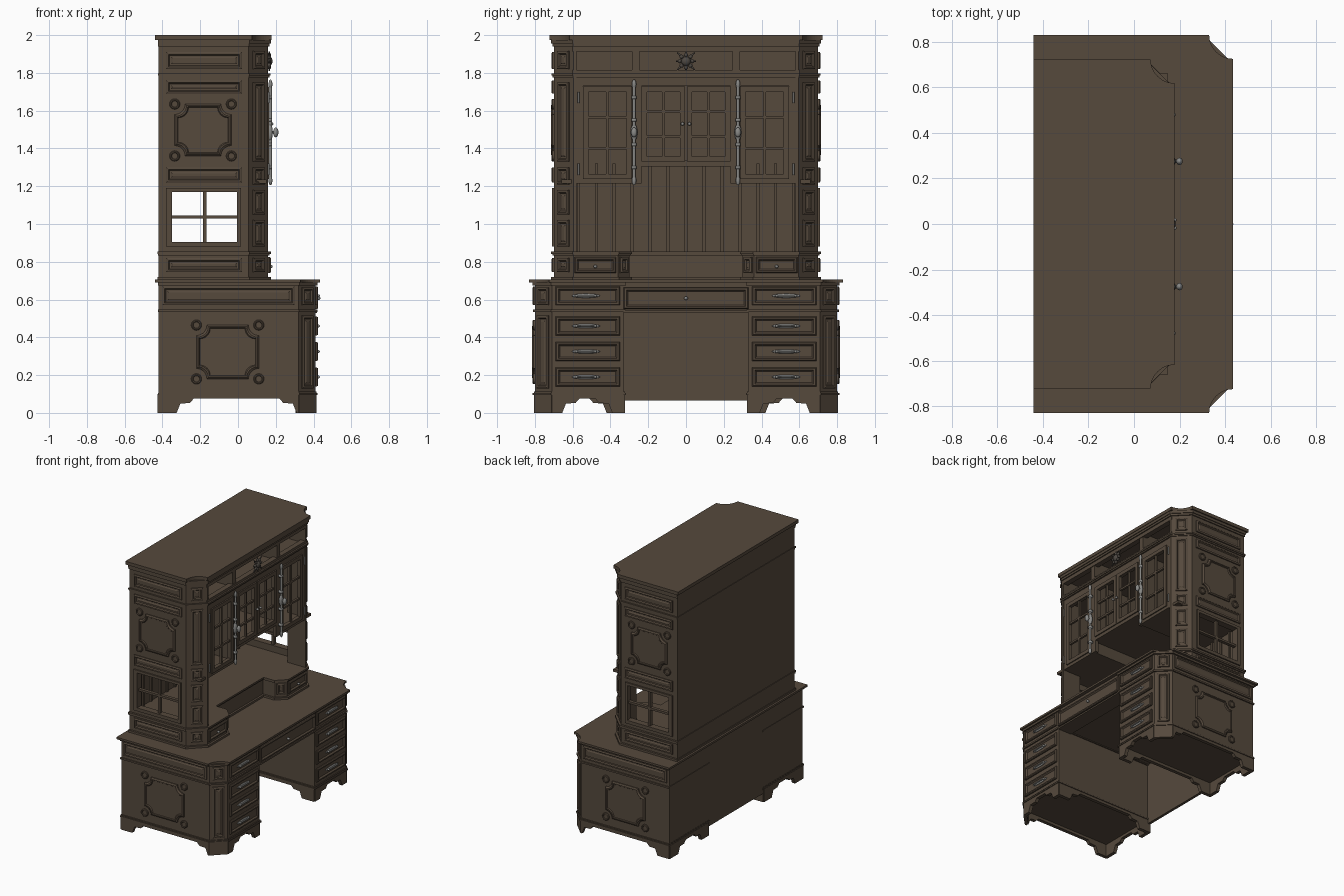
import bpy, bmesh, math
from mathutils import Matrix, Vector

if "Cube" in bpy.data.objects:
    bpy.data.objects.remove(bpy.data.objects["Cube"])


def mat(name, col):
    m = bpy.data.materials.new(name)
    m.diffuse_color = (*col, 1)
    m.use_nodes = True
    m.node_tree.nodes["Principled BSDF"].inputs["Base Color"].default_value = m.diffuse_color
    return m


WOOD = mat("dark walnut", (0.092, 0.067, 0.046))
METAL = mat("pewter", (0.25, 0.25, 0.24))
DARK = mat("dark bronze", (0.075, 0.065, 0.055))
ID = Matrix.Identity(4)
PANEL = [(0, -.004), (0, .008), (.006, .012), (.012, .012), (.018, .003), (.026, .003), (.032, .007)]
DRAWER = [(0, -.004), (0, .008), (.005, .014), (.014, .014), (.022, .004), (.03, .004)]
LOW = [(0, -.004), (0, .008), (.008, .016), (.014, .016), (.018, .01)]


def frame(o, u, v, n):
    u, v, n = (Vector(a).normalized() for a in (u, v, n))
    return Matrix.Translation(o) @ Matrix((u, v, n)).transposed().to_4x4()


def rings(bm, M, outline, prof):
    """closed solid made of stacked inset loops"""
    loops = [[bm.verts.new(M @ Vector((a, b, h))) for a, b in outline(i)] for i, h in prof]
    fs = [bm.faces.new(loops[0][::-1]), bm.faces.new(loops[-1])]
    for p, q in zip(loops, loops[1:]):
        for k in range(len(p)):
            j = (k + 1) % len(p)
            fs.append(bm.faces.new((p[k], p[j], q[j], q[k])))
    bmesh.ops.recalc_face_normals(bm, faces=fs)


def prism(bm, pts, h0, h1, M=ID):
    rings(bm, M, lambda i: pts, [(0, h0), (0, h1)])


def box(bm, x0, x1, y0, y1, z0, z1):
    prism(bm, [(x0, y0), (x1, y0), (x1, y1), (x0, y1)], z0, z1)


def panel(bm, M, u0, u1, v0, v1, prof=PANEL):
    rings(bm, M, lambda i: [(u0+i, v0+i), (u1-i, v0+i), (u1-i, v1-i), (u0+i, v1-i)], prof)


def arc(cx, cy, r, a0, a1, n=8):
    return [(cx + r*math.cos(math.radians(a0+(a1-a0)*k/n)),
             cy + r*math.sin(math.radians(a0+(a1-a0)*k/n))) for k in range(n+1)]


def medallion(bm, M, u0, u1, v0, v1, r=.055):
    """raised panel with scooped corners and a round boss at each corner"""
    rings(bm, M, lambda i: arc(u0+i, v0+i, r, 90, 0) + arc(u1-i, v0+i, r, 180, 90)
          + arc(u1-i, v1-i, r, 270, 180) + arc(u0+i, v1-i, r, 360, 270), LOW)
    for u in (u0, u1):
        for v in (v0, v1):
            rings(bm, M, lambda i: arc(u, v, .028-i, 0, 345, 23),
                  [(0, -.004), (0, .008), (.004, .012), (.009, .012), (.012, .007)])


def ball(bm, loc, s):
    bmesh.ops.create_uvsphere(bm, u_segments=16, v_segments=10, radius=1,
                              matrix=Matrix.Translation(loc) @ Matrix.Diagonal((*s, 1)))


def rod(bm, a, b, r, r2=None):
    a, b = Vector(a), Vector(b)
    M = Matrix.Translation((a+b)/2) @ (b-a).to_track_quat('Z', 'Y').to_matrix().to_4x4()
    bmesh.ops.create_cone(bm, cap_ends=True, segments=12, radius1=r,
                          radius2=r if r2 is None else r2, depth=(b-a).length, matrix=M)


def part(name, build, material=WOOD, mirror=True):
    bm = bmesh.new()
    build(bm)
    me = bpy.data.meshes.new(name)
    for f in bm.faces:
        f.smooth = material is not WOOD and len(f.verts) < 5
    bm.to_mesh(me)
    bm.free()
    me.materials.append(material)
    ob = bpy.data.objects.new(name, me)
    bpy.context.collection.objects.link(ob)
    if mirror:
        m = ob.modifiers.new("mirror", 'MIRROR')
        m.use_axis = (False, True, False)
        m.use_mirror_merge = False


def sym(half):
    return half + [(x, -y) for x, y in reversed(half)]


# plan outlines, grown by o
def ped(o): return [(-.42-o/3, -.8-o), (.32+.4*o, -.8-o), (.41+o, -.71-.4*o), (.41+o, -.33+o), (-.42-o/3, -.33+o)]
def hut(o): return sym([(-.42-o/3, -.7-o), (.055+.4*o, -.7-o), (.16+o, -.595-.4*o)])
def ubase(o): return sym([(-.42-o/3, -.7-o), (.055+.4*o, -.7-o), (.16+o, -.595-.4*o),
                          (.16+o, -.36+.4*o), (.10+.4*o, -.30+o), (o, -.30+o)])
def slab(x1, y, r): return sym([(-.44, -y)] + arc(x1, -y, r, 180, 90, 12))


X, Y, Z = Vector((1, 0, 0)), Vector((0, 1, 0)), Vector((0, 0, 1))
SIDE_LO, SIDE_HI = frame((0, -.8, 0), X, Z, -Y), frame((0, -.7, 0), X, Z, -Y)
FRONT_LO, FRONT_HI = frame((.41, 0, 0), Y, Z, X), frame((.16, 0, 0), Y, Z, X)
CORN_LO = frame((.365, -.755, 0), X+Y, Z, X-Y)
CORN_HI = frame((.1075, -.6475, 0), X+Y, Z, X-Y)


# ---- desk base ----
def pedestal(bm):
    prism(bm, ped(0), .1, .69)
    for z0, z1, o in ((.095, .105, .012), (.105, .113, .006), (.535, .547, .01), (.675, .69, .012)):
        prism(bm, ped(o), z0, z1)


def feet(bm):
    def apron(M, u0, u1, g0, g1):
        prism(bm, [(u0, 0), (g0, 0), (g0+.02, .05), (g0+.07, .052), (g0+.09, .075),
                   (g1-.09, .075), (g1-.07, .052), (g1-.02, .05), (g1, 0), (u1, 0),
                   (u1, .1), (u0, .1)], -.02, .006, M)
    apron(SIDE_LO, -.42, .32, -.325, .31)
    apron(FRONT_LO, -.71, -.33, -.655, -.39)
    apron(frame((0, -.33, 0), X, Z, Y), -.42, .41, -.325, .31)
    apron(frame((-.42, 0, 0), Y, Z, -X), -.8, -.33, -.7, -.42)
    prism(bm, [(-.066, 0), (.066, 0), (.066, .1), (-.066, .1)], -.02, .006, CORN_LO)


def base_panels(bm):
    panel(bm, SIDE_LO, -.4, .3, .57, .67)
    medallion(bm, SIDE_LO, -.22, .11, .18, .465)
    panel(bm, CORN_LO, -.042, .042, .57, .665)
    panel(bm, CORN_LO, -.042, .042, .13, .515)


ROWS = ((.57, .67), (.41, .51), (.275, .375), (.14, .24))


def drawers(bm):
    for a, b in ROWS:
        panel(bm, FRONT_LO, -.69, -.35, a, b, DRAWER)


def pulls(bm):
    for a, b in ROWS:
        z = (a+b)/2
        ball(bm, (.416, -.53, z), (.006, .075, .011))
        rod(bm, (.428, -.58, z), (.428, -.48, z), .005)
        for y in (-.58, -.48):
            ball(bm, (.424, y, z), (.01, .008, .008))


def kneehole(bm):
    box(bm, -.42, -.4, -.34, .34, .065, .69)
    box(bm, -.4, .408, -.34, .34, .54, .69)
    box(bm, .3, .418, -.33, .33, .53, .542)
    panel(bm, FRONT_LO, -.33, .33, .55, .665, DRAWER)


part("pedestal", pedestal)
part("bracket_feet", feet)
part("base_panels", base_panels)
part("pedestal_drawers", drawers)
part("drawer_pulls", pulls, METAL)
part("kneehole", kneehole, mirror=False)
part("desktop", lambda bm: prism(bm, slab(.435, .83, .105), .69, .705), mirror=False)


# ---- hutch ----
def hutch_base(bm):
    for z0, z1, o in ((.705, .72, .015), (.72, .84, 0), (.832, .842, .008), (.842, .855, .015)):
        prism(bm, ubase(o), z0, z1)


def hutch_drawers(bm):
    panel(bm, FRONT_HI, -.59, -.37, .74, .825, DRAWER)
    panel(bm, frame((.13, -.33, 0), Y-X, Z, X+Y), -.03, .03, .74, .825)


def side_wall(bm):
    for x0, x1, z0, z1 in ((-.42, .05, .85, .905), (-.42, .05, 1.17, 1.95),
                           (-.42, -.35, .905, 1.17), (0, .05, .905, 1.17)):
        box(bm, x0, x1, -.7, -.66, z0, z1)
    prism(bm, [(.01, -.7), (.055, -.7), (.16, -.595), (.16, -.58), (.01, -.58)], .85, 1.95)


def side_window(bm):
    box(bm, -.186, -.168, -.695, -.67, .9, 1.175)
    box(bm, -.355, .005, -.695, -.67, 1.028, 1.044)
    for x0, x1, z0, z1 in ((-.38, .015, .88, .905), (-.38, .015, 1.17, 1.19),
                           (-.38, -.35, .905, 1.17), (-.005, .015, .905, 1.17)):
        box(bm, x0, x1, -.71, -.69, z0, z1)


def hutch_panels(bm):
    for a, b in ((.745, .82), (1.22, 1.3), (1.69, 1.76), (1.82, 1.91)):
        panel(bm, SIDE_HI, -.38, .02, a, b)
    medallion(bm, SIDE_HI, -.335, -.035, 1.36, 1.635)
    for a, b in ((.745, .82), (.88, 1.02), (1.05, 1.18), (1.21, 1.3), (1.33, 1.75), (1.82, 1.915)):
        panel(bm, CORN_HI, -.042, .042, a, b)


def back(bm):
    box(bm, -.42, -.4, -.7, .7, .85, 1.95)
    for k in range(-6, 7):
        box(bm, -.4, -.39, k*.095-.008, k*.095+.008, .855, 1.32)


def cabinet(bm):
    box(bm, -.4, .15, -.66, -.25, 1.215, 1.235)
    box(bm, -.4, .15, -.26, 0, 1.305, 1.325)
    box(bm, -.4, .15, -.275, -.255, 1.215, 1.79)
    for y0, y1, z0, z1 in ((-.585, 0, 1.73, 1.79), (-.585, -.545, 1.215, 1.73), (-.29, -.235, 1.215, 1.73),
                           (-.545, -.29, 1.215, 1.24), (-.235, 0, 1.305, 1.335)):
        box(bm, .13, .155, y0, y1, z0, z1)


def doors(bm):
    for y0, y1, z0, z1 in ((-.545, -.288, 1.237, 1.728), (-.235, -.004, 1.33, 1.728)):
        w = .028
        box(bm, .135, .163, y0, y0+w, z0, z1)
        box(bm, .135, .163, y1-w, y1, z0, z1)
        box(bm, .135, .163, y0+w, y1-w, z0, z0+w)
        box(bm, .135, .163, y0+w, y1-w, z1-w, z1)
        box(bm, .14, .156, (y0+y1)/2-.007, (y0+y1)/2+.007, z0+w, z1-w)
        for k in (1, 2):
            z = z0 + (z1-z0)*k/3
            box(bm, .14, .156, y0+w, y1-w, z-.007, z+.007)


def cubbies(bm):
    box(bm, -.4, .155, -.285, -.245, 1.79, 1.95)
    box(bm, .12, .16, -.6, 0, 1.79, 1.815)
    box(bm, .12, .16, -.6, 0, 1.912, 1.95)


def crown(bm):
    for z0, z1, o in ((1.775, 1.785, .006), (1.785, 1.797, .012), (1.94, 1.955, .008), (1.955, 1.975, .014)):
        prism(bm, hut(o), z0, z1)
    prism(bm, slab(.178, .723, .105), 1.975, 2.0)


part("hutch_base", hutch_base, mirror=False)
part("hutch_drawers", hutch_drawers)
part("hutch_side", side_wall)
part("side_window", side_window)
part("hutch_panels", hutch_panels)
part("hutch_back", back, mirror=False)
part("cabinet", cabinet)
part("glazed_doors", doors)
part("top_cubbies", cubbies)
part("crown", crown, mirror=False)


# ---- metalwork ----
def bolts(bm):
    y = -.275
    rod(bm, (.172, y, 1.24), (.172, y, 1.73), .008)
    for z in (1.23, 1.74):
        ball(bm, (.172, y, z), (.01, .012, .025))
    for z in (1.3, 1.42, 1.55, 1.67):
        box(bm, .155, .18, y-.013, y+.013, z-.008, z+.008)
    ball(bm, (.17, y, 1.485), (.014, .018, .045))
    rod(bm, (.17, y, 1.485), (.2, y, 1.485), .007)
    ball(bm, (.2, y, 1.485), (.014, .016, .026))


def knobs(bm):
    for p in ((.178, -.018, 1.53), (.174, -.48, .775)):
        ball(bm, p, (.009, .009, .009))
        rod(bm, (p[0]-.02, p[1], p[2]), p, .004)
    for z in (1.29, 1.67):
        rod(bm, (.163, -.57, z-.03), (.163, -.57, z+.03), .005)


def emblem(bm):
    c = Vector((.165, 0, 1.862))
    ball(bm, c, (.018, .025, .025))
    for k in range(8):
        a = k*math.pi/4
        d = Vector((0, math.cos(a), math.sin(a)))
        rod(bm, c, c + d*(.065 if k % 2 else .052), .011, .003)
        ball(bm, c + d*.033, (.01, .011, .011))


part("door_bolts", bolts, METAL)
part("knobs", knobs, METAL)
part("centre_knob", lambda bm: ball(bm, (.424, 0, .607), (.012, .01, .01)), METAL, False)
part("crest_ornament", emblem, DARK, False)
